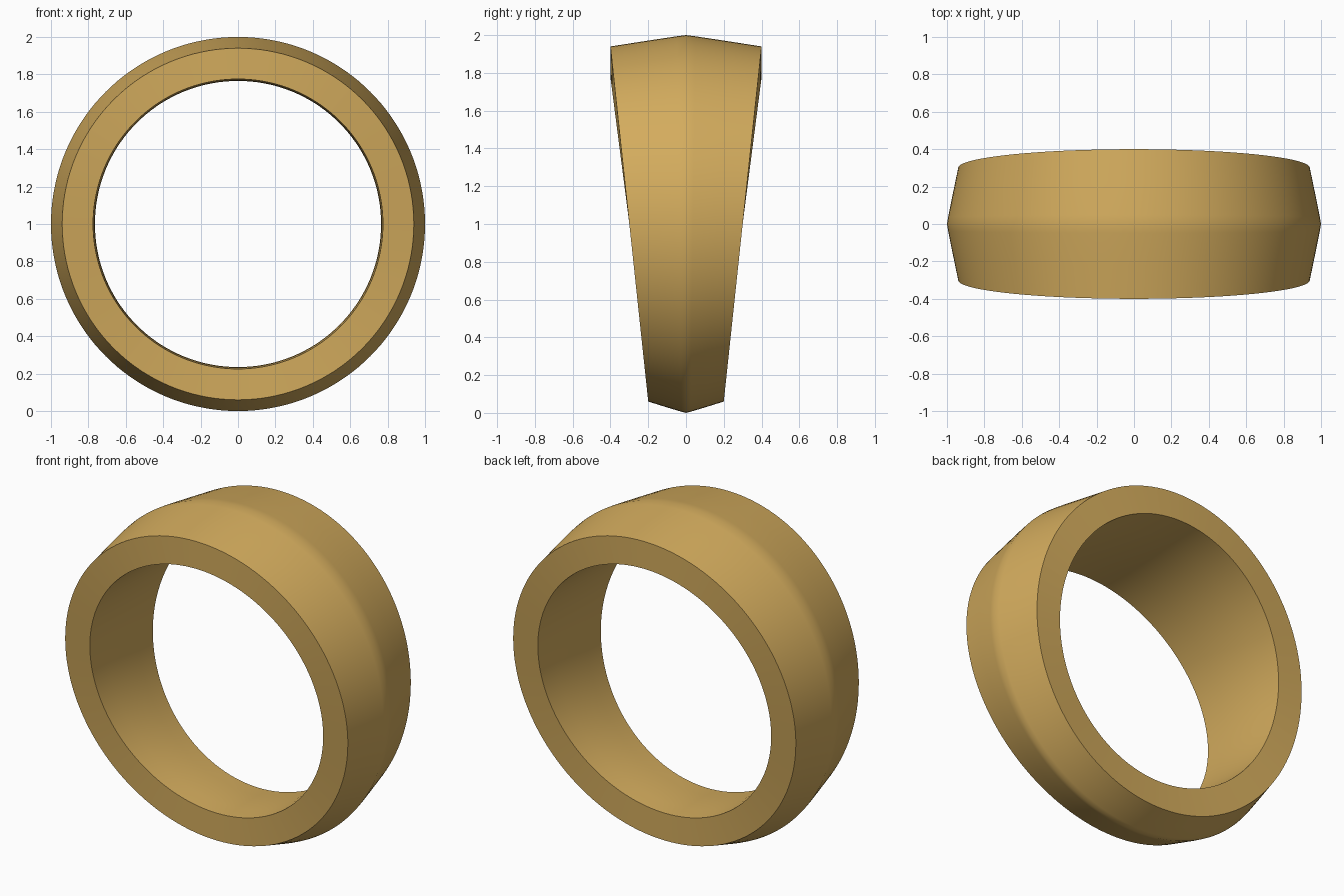
import bpy
import bmesh
import math

default = bpy.data.objects.get("Cube")
if default:
    bpy.data.objects.remove(default, do_unlink=True)

# Warm gold
gold = bpy.data.materials.new("warm_gold")
gold.use_nodes = True
colour = (0.65, 0.41, 0.11, 1)
gold.diffuse_color = colour
gold.node_tree.nodes["Principled BSDF"].inputs["Base Color"].default_value = colour

SEGMENTS = 144
# Half of the cross-section: (fraction of half width, radius)
outer = [(-1, 0.94), (-0.55, 0.968), (-0.12, 0.994), (0, 0.999),
         (0.12, 0.994), (0.55, 0.968), (1, 0.94)]
inner = [(1, 0.775), (0.5, 0.768), (0, 0.765), (-0.5, 0.768), (-1, 0.775)]
section = [(f, 1.0 if f == 0 else r) for f, r in outer] + inner

# Band: the section swept round the y axis, widest at the top
bm = bmesh.new()
loops = []
for i in range(SEGMENTS):
    a = math.tau * i / SEGMENTS
    half_width = 0.3 + 0.1 * math.sin(a)
    loops.append([bm.verts.new((r * math.cos(a), f * half_width, 1 + r * math.sin(a)))
                  for f, r in section])
for i, loop in enumerate(loops):
    following = loops[(i + 1) % SEGMENTS]
    for j in range(len(section)):
        k = (j + 1) % len(section)
        bm.faces.new((loop[j], loop[k], following[k], following[j]))
bmesh.ops.recalc_face_normals(bm, faces=bm.faces)

mesh = bpy.data.meshes.new("ring_band")
bm.to_mesh(mesh)
bm.free()
mesh.materials.append(gold)
band = bpy.data.objects.new("ring_band", mesh)
bpy.context.collection.objects.link(band)

# Soft curves with crisp rims
bpy.ops.object.select_all(action="DESELECT")
band.select_set(True)
bpy.context.view_layer.objects.active = band
bpy.ops.object.shade_smooth_by_angle(angle=math.radians(35))
